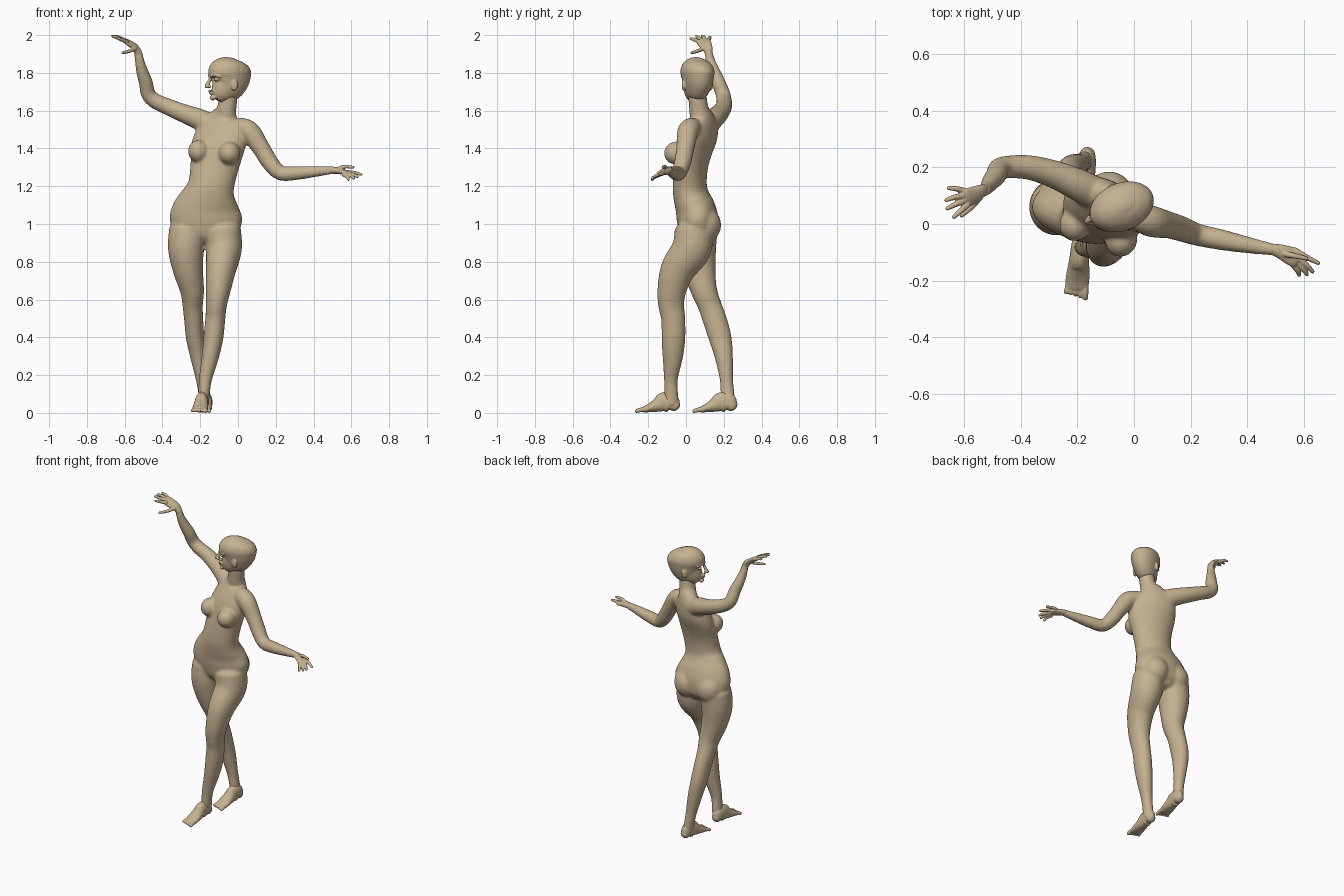
import bpy, bmesh, math
from mathutils import Vector, Matrix

skin = bpy.data.materials.new("tan clay")
skin.diffuse_color = (0.56, 0.44, 0.28, 1)


def catmull(p, steps=5):
    """Smooth a list of equal-length tuples."""
    out = []
    for i in range(len(p) - 1):
        a, b, c, d = p[max(i - 1, 0)], p[i], p[i + 1], p[min(i + 2, len(p) - 1)]
        for k in range(steps):
            t = k / steps
            out.append([0.5 * (2 * q + (r - o) * t + (2 * o - 5 * q + 4 * r - s) * t * t
                               + (3 * q - o - 3 * r + s) * t ** 3)
                        for o, q, r, s in zip(a, b, c, d)])
    return out + [list(p[-1])]


def tube(bm, pts, yaw=0, cap=1.0, n=24):
    """Loft of ellipses: (x, y, z, width radius, depth radius[, yaw])."""
    full = [tuple(q) + (q[3],) * (len(q) == 4) for q in pts]
    full = [q + (yaw,) * (len(q) == 5) for q in full]
    s = catmull(full)
    P = [Vector(q[:3]) for q in s]
    T = [(P[min(i + 1, len(P) - 1)] - P[max(i - 1, 0)]).normalized() for i in range(len(P))]
    rings = [(P[i], T[i], s[i][3], s[i][4], s[i][5]) for i in range(len(P))]

    def dome(r, sign):
        m = min(r[2], r[3]) * cap * sign
        return [(r[0] + r[1] * m * o, r[1], r[2] * k, r[3] * k, r[4])
                for o, k in ((0.5, 0.87), (0.87, 0.5), (0.98, 0.2))]
    rings = dome(rings[0], -1)[::-1] + rings + dome(rings[-1], 1)
    loops = []
    for p, t, a, b, w in rings:
        side = Vector((math.cos(math.radians(w)), math.sin(math.radians(w)), 0))
        u = (side - t * side.dot(t)).normalized()
        v = t.cross(u)
        loops.append([bm.verts.new(p + u * a * math.cos(j * math.tau / n) + v * b * math.sin(j * math.tau / n))
                      for j in range(n)])
    for A, B in zip(loops, loops[1:]):
        for j in range(n):
            bm.faces.new((A[j], A[(j + 1) % n], B[(j + 1) % n], B[j]))
    bm.faces.new(loops[0][::-1])
    bm.faces.new(loops[-1])


def blob(bm, c, r, yaw=0):
    m = Matrix.Translation(c) @ Matrix.Rotation(math.radians(yaw), 4, 'Z') @ Matrix.Diagonal((*r, 1))
    bmesh.ops.create_uvsphere(bm, u_segments=32, v_segments=20, radius=1, matrix=m)


def fuse(name, bm, voxel, smooth):
    """Merge the overlapping shapes into one soft skin."""
    bmesh.ops.recalc_face_normals(bm, faces=bm.faces)
    me = bpy.data.meshes.new(name)
    bm.to_mesh(me)
    bm.free()
    me.materials.append(skin)
    ob = bpy.data.objects.new(name, me)
    bpy.context.collection.objects.link(ob)
    r = ob.modifiers.new("fuse", 'REMESH')
    r.mode, r.voxel_size, r.use_smooth_shade = 'VOXEL', voxel, True
    s = ob.modifiers.new("soften", 'SMOOTH')
    s.factor, s.iterations = 0.5, smooth


# ---- body: torso, neck, legs, arms
bm = bmesh.new()
tube(bm, [(-.172, .07, .915, .09, .075, 0), (-.172, .066, .95, .165, .10, 0), (-.17, .062, 1.02, .192, .11, 0),
          (-.165, .05, 1.08, .182, .106, 0), (-.155, .03, 1.14, .15, .096, -2), (-.143, .02, 1.20, .123, .09, -6),
          (-.125, .027, 1.30, .13, .086, -13), (-.108, .045, 1.40, .15, .088, -22),
          (-.09, .068, 1.47, .15, .082, -27), (-.078, .08, 1.53, .13, .066, -29),
          (-.07, .08, 1.57, .082, .055, -32), (-.062, .07, 1.60, .055, .052, -40),
          (-.053, .062, 1.66, .049, .049, -50), (-.05, .06, 1.72, .05, .05, -50)], cap=.3, n=40)
for c in ((-.207, .0, 1.385), (-.045, -.055, 1.375)):          # breasts
    blob(bm, c, (.057, .062, .06), -20)
for c in ((-.25, .098, .995), (-.088, .098, .995)):            # buttocks
    blob(bm, c, (.088, .088, .095))
tube(bm, [(-.085, .04, .97, .10, .10), (-.075, .03, .87, .096, .105), (-.09, -.043, .76, .08, .092),
          (-.105, -.075, .65, .066, .077), (-.115, -.078, .57, .056, .069), (-.12, -.068, .50, .053, .064),
          (-.13, -.066, .40, .053, .063), (-.146, -.07, .30, .046, .055), (-.172, -.08, .18, .035, .037),
          (-.18, -.078, .10, .031, .037), (-.185, -.075, .04, .031, .036)], cap=.4)   # front leg
tube(bm, [(-.265, .065, .97, .10, .10), (-.275, .06, .87, .096, .10), (-.265, .07, .76, .081, .087),
          (-.243, .095, .65, .064, .07), (-.24, .125, .57, .054, .063), (-.235, .15, .50, .051, .064),
          (-.227, .18, .40, .049, .061), (-.21, .20, .30, .044, .049), (-.19, .214, .18, .034, .036),
          (-.178, .22, .10, .031, .037), (-.168, .228, .04, .031, .036)], cap=.4)     # back leg
tube(bm, [(-.12, .10, 1.51, .06), (-.2, .14, 1.552, .057), (-.28, .175, 1.583, .05), (-.37, .20, 1.62, .044),
          (-.44, .202, 1.652, .041), (-.476, .195, 1.69, .039), (-.488, .172, 1.75, .037),
          (-.505, .152, 1.80, .033), (-.52, .13, 1.86, .026), (-.53, .118, 1.92, .021)], 90, .6)  # raised arm
tube(bm, [(.0, .035, 1.515, .05), (.06, .01, 1.49, .056), (.12, -.003, 1.405, .048), (.17, -.018, 1.325, .045),
          (.225, -.038, 1.27, .040), (.31, -.056, 1.27, .037), (.40, -.074, 1.277, .030),
          (.50, -.092, 1.285, .021)], 90, .6)                  # lowered arm
fuse("body", bm, .007, 14)

# ---- head, in its own turned frame
YAW = -67
cy, sy = math.cos(math.radians(YAW)), math.sin(math.radians(YAW))


def hp(side, fwd, z):
    """Head point from sideways, forward and height."""
    return (-.045 + cy * side + sy * fwd, .06 + sy * side - cy * fwd, z)


bm = bmesh.new()
tube(bm, [(*hp(0, f, z), a, b) for f, z, a, b in (
    (.07, 1.662, .028, .032), (.058, 1.678, .044, .052), (.04, 1.70, .057, .07), (.015, 1.73, .069, .096),
    (.0, 1.77, .079, .112), (-.002, 1.81, .084, .118), (-.005, 1.845, .073, .10), (-.008, 1.867, .047, .066),
    (-.01, 1.877, .02, .03))], YAW, .15, 40)
tube(bm, [(*hp(0, .108, 1.775), .008), (*hp(0, .120, 1.75), .010), (*hp(0, .130, 1.73), .012)], YAW)   # nose
blob(bm, hp(0, .106, 1.704), (.022, .014, .006), YAW)          # upper lip
blob(bm, hp(0, .104, 1.692), (.019, .014, .006), YAW)          # lower lip
blob(bm, hp(0, .096, 1.668), (.02, .014, .014), YAW)           # chin
for s in (-1, 1):
    blob(bm, hp(s * .034, .091, 1.765), (.017, .013, .009), YAW)           # eye
    tube(bm, [(*hp(s * .012, .111, 1.782), .007), (*hp(s * .034, .101, 1.789), .007),
              (*hp(s * .056, .079, 1.781), .007)], YAW + 90)               # brow
    blob(bm, hp(s * .012, .119, 1.727), (.008, .009, .007), YAW)           # nostril wing
    blob(bm, hp(s * .077, .005, 1.735), (.010, .018, .030), YAW - s * 20)  # ear
fuse("head", bm, .0042, 4)

# ---- hands: palm, then fingers from knuckle through middle joint to tip
hands = {
    "raised_hand": ([(-.528, .12, 1.905, .021, .019), (-.545, .113, 1.935, .028, .017),
                     (-.585, .095, 1.962, .036, .012), (-.6, .09, 1.97, .034, .010)], 65,
                    [((-.598, .116, 1.968), (-.63, .125, 1.985), (-.655, .127, 1.99)),
                     ((-.602, .10, 1.972), (-.637, .094, 1.99), (-.664, .085, 1.995)),
                     ((-.6, .083, 1.97), (-.635, .068, 1.985), (-.66, .055, 1.994)),
                     ((-.59, .068, 1.965), (-.615, .045, 1.975), (-.637, .025, 1.982)),
                     ((-.545, .095, 1.93), (-.575, .06, 1.915), (-.61, .03, 1.907))]),
    "lowered_hand": ([(.495, -.09, 1.285, .021, .019), (.52, -.098, 1.283, .026, .018),
                      (.56, -.115, 1.275, .034, .014), (.575, -.12, 1.27, .033, .012)], 75,
                     [((.575, -.098, 1.275), (.615, -.12, 1.272), (.652, -.138, 1.262)),
                      ((.575, -.115, 1.27), (.61, -.145, 1.262), (.632, -.168, 1.25)),
                      ((.57, -.13, 1.265), (.598, -.158, 1.255), (.612, -.178, 1.242)),
                      ((.56, -.14, 1.262), (.578, -.163, 1.25), (.585, -.18, 1.235)),
                      ((.53, -.105, 1.292), (.565, -.112, 1.304), (.61, -.122, 1.30))]),
}
for name, (palm, yaw, fingers) in hands.items():
    bm = bmesh.new()
    tube(bm, palm, yaw)
    for k, m, t in fingers:
        tube(bm, [(*k, .0115), (*m, .0098), (*t, .0075)], 80, 1, 14)
    fuse(name, bm, .003, 3)

# ---- feet: same shape, moved and slightly turned
for name, x, y, lean in (("front_foot", -.186, 0, .09), ("back_foot", -.163, .303, .11)):
    bm = bmesh.new()

    def fp(u, v, z):
        return (x + u + lean * (v + .04), v + y, z)
    tube(bm, [(*fp(0, v, z), a, b) for v, z, a, b in (
        (-.055, .034, .027, .030), (-.08, .055, .033, .052), (-.12, .056, .035, .052), (-.15, .042, .038, .038),
        (-.19, .027, .042, .024), (-.225, .017, .041, .015))], 0, .7)
    for i in range(5):                                         # toes
        u = .031 - i * .0165
        end = -.262 + .006 * i if i else -.260
        r = .012 if i == 0 else .0085
        tube(bm, [(*fp(u * .95, -.21, .018), r), (*fp(u, -.24, .016), r), (*fp(u * 1.08, end, .010), r * .9)], 0, 1, 14)
    fuse(name, bm, .0035, 4)
